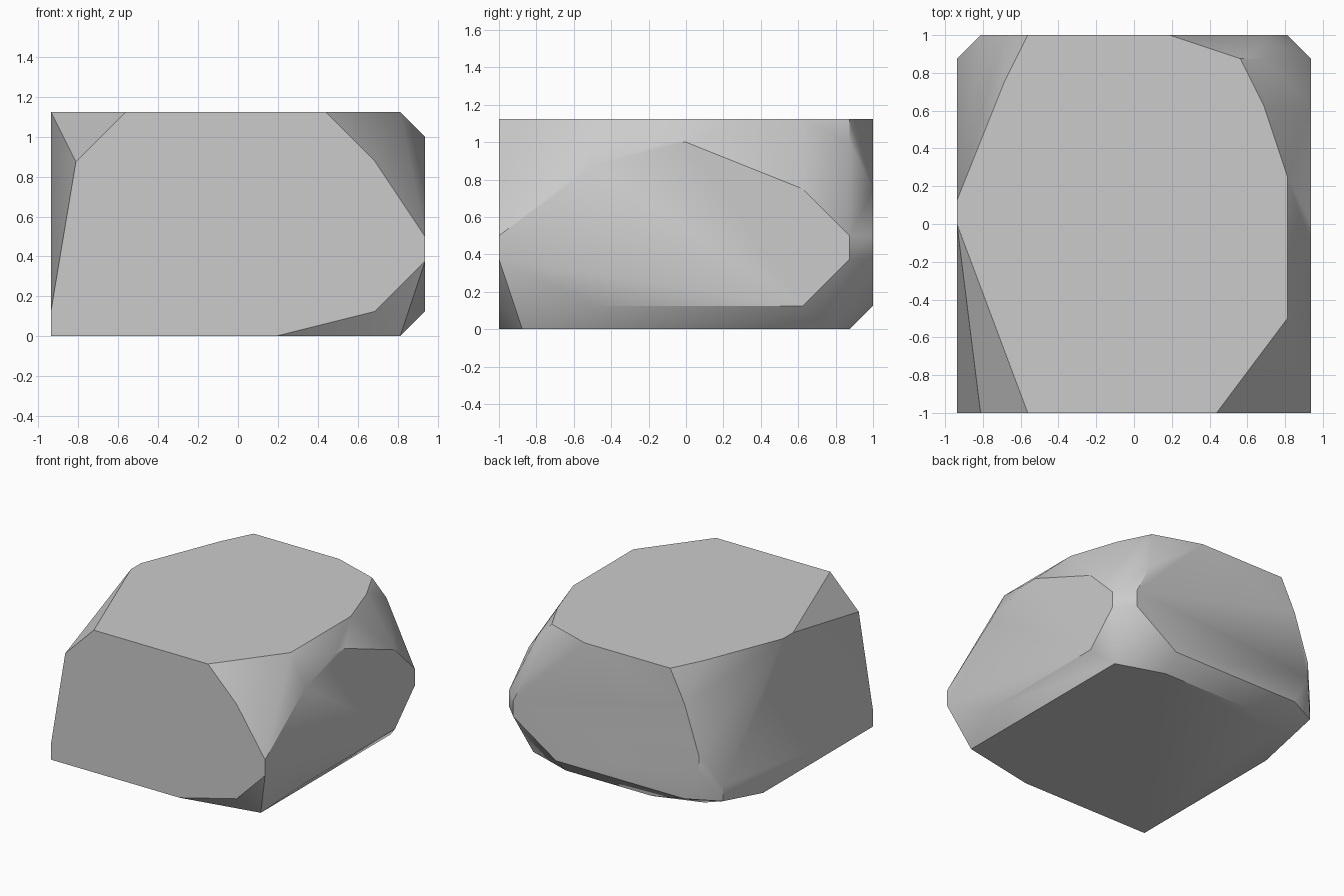
import bpy
import bmesh
import math
from mathutils import Vector

# Remove the default cube
default_cube = bpy.data.objects.get("Cube")
if default_cube:
    bpy.data.objects.remove(default_cube, do_unlink=True)

# Block extents, in sixteenths of a unit
UNIT = 1 / 16
HALF_WIDTH, HALF_DEPTH, HEIGHT = 15, 16, 18


def on_plane(axis, offset, outline):
    """Lift a flat outline onto the plane where the given axis equals offset."""
    points = []
    for first, second in outline:
        coords = [first, second]
        coords.insert("xyz".index(axis), offset)
        points.append(Vector(coords) * UNIT)
    return points


# Chipped outline of each flat side of the boulder
front_side = on_plane("y", -HALF_DEPTH, [
    (-15, 0), (-15, 2), (-13, 14), (-9, 18), (7, 18),
    (11, 14), (15, 8), (15, 6), (11, 2), (3, 0)])
back_side = on_plane("y", HALF_DEPTH, [
    (-11, 2), (-13, 6), (-13, 8), (-11, 14), (-9, 18), (3, 18),
    (11, 12), (13, 8), (13, 6), (7, 2)])
left_side = on_plane("x", HALF_WIDTH, [
    (-8, 2), (10, 2), (14, 6), (14, 8), (10, 12),
    (0, 16), (-2, 16), (-8, 14)])
right_side = on_plane("x", -HALF_WIDTH, [
    (6, 0), (14, 2), (14, 4), (2, 18), (0, 18)])
top_side = on_plane("z", HEIGHT, [
    (-11, 12), (3, 16), (9, 14), (11, 10), (13, 4), (13, -8)])
base_side = on_plane("z", 0, [
    (13, -14), (13, 12), (7, 14), (-5, 14), (-11, 12)])
chipped_corner = on_plane("z", HEIGHT - 2, [(11, 14)])

# Wrap the outlines into one solid and merge its coplanar faces
bm = bmesh.new()
for point in (front_side + back_side + left_side + right_side
              + top_side + base_side + chipped_corner):
    bm.verts.new(point)
bmesh.ops.remove_doubles(bm, verts=bm.verts[:], dist=UNIT / 10)
bmesh.ops.convex_hull(bm, input=bm.verts[:])
loose = [vert for vert in bm.verts if not vert.link_faces]
bmesh.ops.delete(bm, geom=loose, context="VERTS")
bmesh.ops.dissolve_limit(bm, angle_limit=math.radians(1),
                         verts=bm.verts[:], edges=bm.edges[:])
bmesh.ops.recalc_face_normals(bm, faces=bm.faces[:])

mesh = bpy.data.meshes.new("boulder")
bm.to_mesh(mesh)
bm.free()
boulder = bpy.data.objects.new("boulder", mesh)
bpy.context.collection.objects.link(boulder)

# Plain stone colour
stone = bpy.data.materials.new("stone_grey")
stone.use_nodes = True
colour = (0.6, 0.6, 0.6, 1)
stone.diffuse_color = colour
stone.node_tree.nodes["Principled BSDF"].inputs["Base Color"].default_value = colour
mesh.materials.append(stone)

# Soft chips, crisp main edges
bpy.ops.object.select_all(action="DESELECT")
boulder.select_set(True)
bpy.context.view_layer.objects.active = boulder
bpy.ops.object.shade_smooth_by_angle(angle=math.radians(30))
